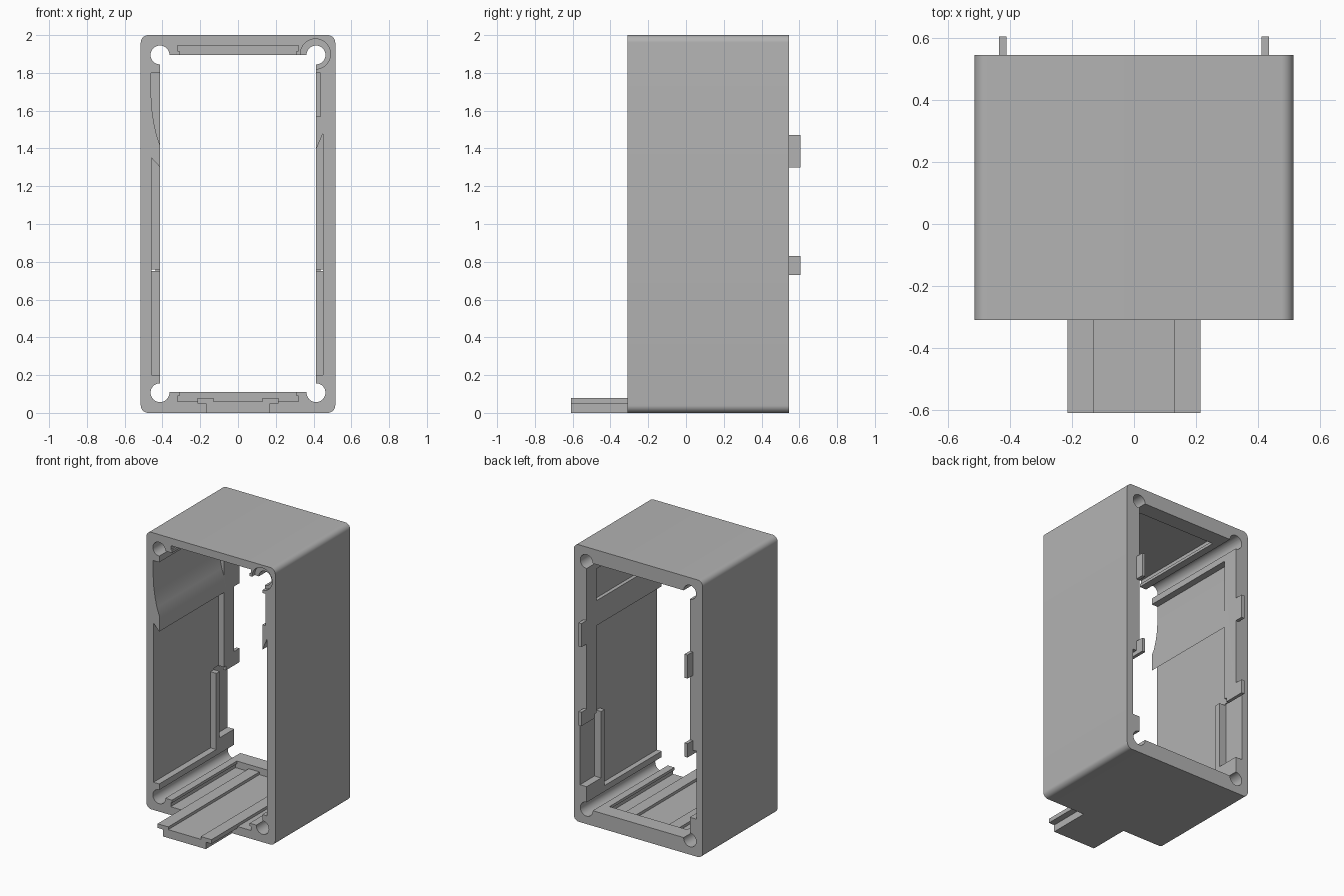
import bpy
import bmesh
import math

cube = bpy.data.objects.get("Cube")
if cube:
    bpy.data.objects.remove(cube, do_unlink=True)

FRONT, BACK = -0.31, 0.545
OUT = 0.1          # cutter overshoot
RIM = 0.43         # where the rear rim begins

grey = bpy.data.materials.new("plain grey")
grey.use_nodes = True
grey.diffuse_color = (0.45, 0.45, 0.45, 1)
grey.node_tree.nodes["Principled BSDF"].inputs["Base Color"].default_value = (0.45, 0.45, 0.45, 1)


def prism(name, outline, y0, y1):
    """Extrude an x-z outline from y0 to y1."""
    bm = bmesh.new()
    face = bm.faces.new([bm.verts.new((x, y0, z)) for x, z in outline])
    ext = bmesh.ops.extrude_face_region(bm, geom=[face])
    verts = [g for g in ext["geom"] if isinstance(g, bmesh.types.BMVert)]
    bmesh.ops.translate(bm, verts=verts, vec=(0, y1 - y0, 0))
    bmesh.ops.recalc_face_normals(bm, faces=bm.faces)
    mesh = bpy.data.meshes.new(name)
    bm.to_mesh(mesh)
    bm.free()
    mesh.materials.append(grey)
    obj = bpy.data.objects.new(name, mesh)
    bpy.context.collection.objects.link(obj)
    return obj


def rect(x0, x1, z0, z1):
    return [(x0, z0), (x1, z0), (x1, z1), (x0, z1)]


def arc(cx, cz, r, start, sweep, n):
    return [(cx + r * math.cos(start + sweep * i / n),
             cz + r * math.sin(start + sweep * i / n)) for i in range(n + 1)]


def circle(cx, cz, r):
    return arc(cx, cz, r, 0, math.tau, 32)[:-1]


def combine(target, other, operation):
    mod = target.modifiers.new(operation.lower(), "BOOLEAN")
    mod.operation = operation
    mod.solver = "EXACT"
    mod.object = other
    bpy.ops.object.select_all(action="DESELECT")
    bpy.context.view_layer.objects.active = target
    target.select_set(True)
    bpy.ops.object.modifier_apply(modifier=mod.name)
    bpy.data.objects.remove(other, do_unlink=True)


# Outer shell with rounded long edges
R = 0.04
outline = []
for k, (cx, cz) in enumerate([(0.515 - R, 2 - R), (R - 0.515, 2 - R),
                              (R - 0.515, R), (0.515 - R, R)]):
    outline += arc(cx, cz, R, k * math.pi / 2, math.pi / 2, 8)
shell = prism("housing", outline, FRONT, BACK)


def cut(outline, y0=FRONT - OUT, y1=RIM):
    combine(shell, prism("cutter", outline, y0, y1), "DIFFERENCE")


# Main opening, right through
cut(rect(-0.412, 0.412, 0.11, 1.895), y1=BACK + OUT)

# Recesses in floor and ceiling, undercut at both ends
for z_open, z_deep, z_lip in [(0.13, 0.06, 0.09), (1.875, 1.945, 1.915)]:
    cut([(-0.31, z_open), (-0.31, z_lip), (-0.32, z_lip), (-0.32, z_deep),
         (0.32, z_deep), (0.32, z_lip), (0.31, z_lip), (0.31, z_open)])

# Long side recesses, stopping short of the thick lower rim
for side, deep, top, top_in in [(-1, 0.458, 1.35, 1.30), (1, 0.45, 1.48, 1.39)]:
    cut([(side * 0.40, 0.2), (side * deep, 0.2), (side * deep, 0.76), (side * 0.40, 0.76)], y1=0.34)
    cut([(side * 0.40, 0.75), (side * deep, 0.75), (side * deep, top),
         (side * 0.412, top_in), (side * 0.40, top_in)])
    # Notch behind the lower rim, open to the rear
    cut(rect(*sorted((side * 0.40, side * 0.465)), 0.27, 0.76), 0.38, BACK + OUT)

# Curved upper recess on one side, square one on the other
cut([(-0.40, 1.8), (-0.46, 1.8), (-0.46, 1.68), (-0.456, 1.61), (-0.446, 1.54),
     (-0.431, 1.47), (-0.40, 1.38)])
cut(rect(0.40, 0.438, 1.57, 1.8))

# Corner screw holes, one with a shallow counterbore
for x in (-0.413, 0.413):
    for z in (0.107, 1.895):
        cut(circle(x, z, 0.05), y1=BACK + OUT)
cut(circle(0.41, 1.9, 0.08), y1=FRONT + 0.03)

# Sliding rail tongue with raised edges, running out of the front
half = [(0.17, 0), (0.17, 0.05), (0.215, 0.05), (0.215, 0.08), (0.13, 0.08), (0.13, 0.06)]
rail = prism("rail_tongue", half + [(-x, z) for x, z in reversed(half)], -0.61, 0.45)
combine(shell, rail, "UNION")

# Locating tabs on the rear rim
for name, side in (("left", 1), ("right", -1)):
    for level, z0, z1 in (("lower", 0.73, 0.83), ("upper", 1.3, 1.47)):
        x0, x1 = sorted((side * 0.412, side * 0.436))
        prism(f"{name}_{level}_tab", rect(x0, x1, z0, z1), 0.45, 0.605)

bpy.ops.object.select_all(action="DESELECT")
shell.select_set(True)
bpy.context.view_layer.objects.active = shell
bpy.ops.object.shade_smooth_by_angle(angle=math.radians(30))
